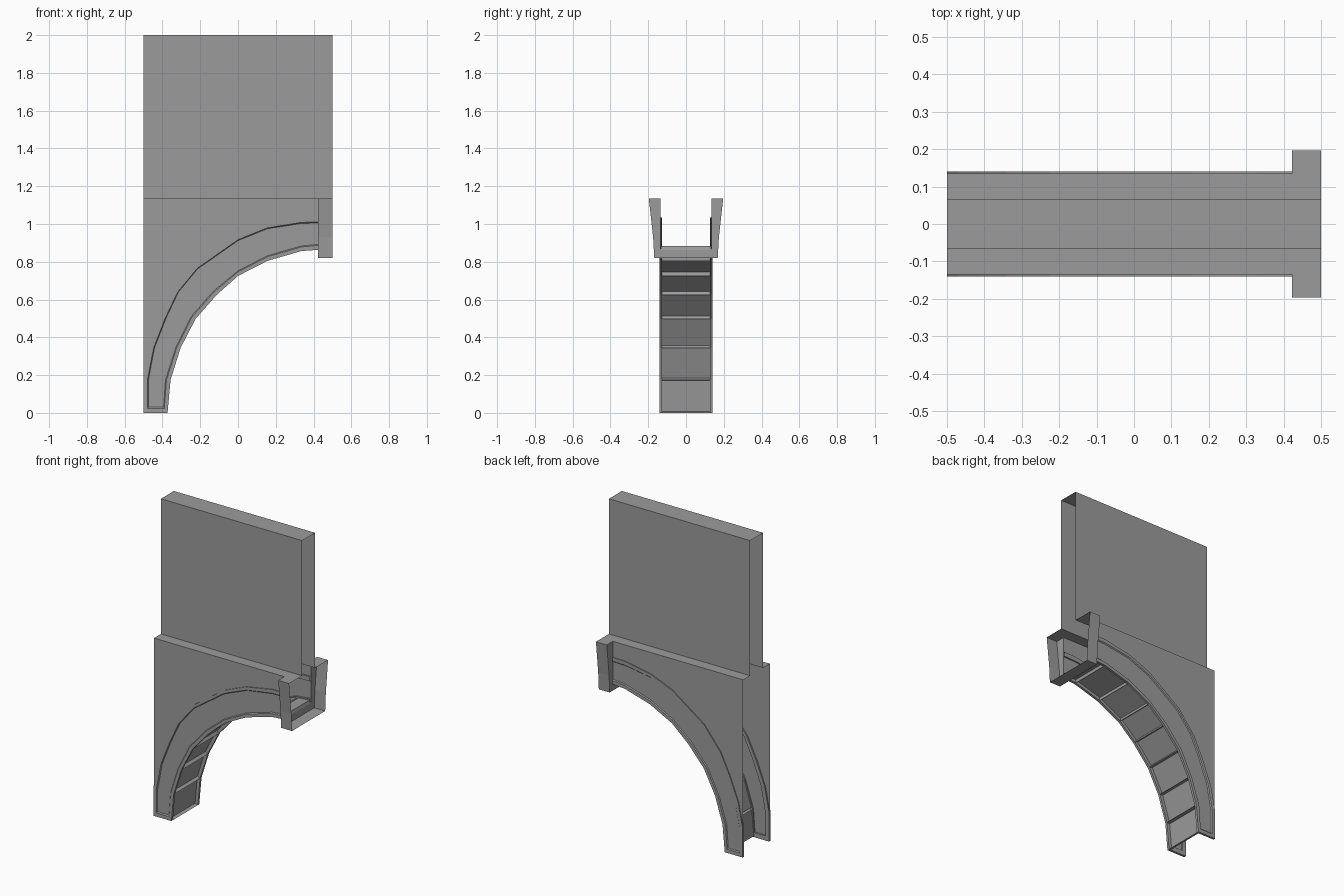
import bpy
import bmesh

cube = bpy.data.objects.get("Cube")
if cube:
    bpy.data.objects.remove(cube)

stone = bpy.data.materials.new("grey_stone")
stone.use_nodes = True
GREY = (0.33, 0.33, 0.33, 1)
stone.diffuse_color = GREY
stone.node_tree.nodes["Principled BSDF"].inputs["Base Color"].default_value = GREY

LEFT, RIGHT, JOINT = -0.5, 0.5, 0.423   # wall ends and start of the keystone
LEDGE, TOP = 1.135, 2.0
WALL, RIM_BACK, RIM_FRONT = 0.135, 0.126, 0.141
UPPER = 0.0655

# Arch curves as (x, z), running from the foot to the keystone
intrados = [(-.373, 0), (-.357, .175), (-.304, .344), (-.225, .497), (-.114, .624),
            (0, .725), (.156, .805), (.336, .857), (JOINT, .863)]
intrados_in = [(-.394, .03), (-.384, .175), (-.33, .344), (-.248, .51), (-.13, .645),
               (0, .752), (.156, .832), (.336, .884), (JOINT, .892)]
extrados = [(LEFT, 0), (LEFT, .185), (-.468, .344), (-.41, .492), (-.341, .635),
            (-.225, .778), (0, .937), (.156, 1.0), (.336, 1.032), (JOINT, 1.034)]
extrados_in = [(-.474, .03), (-.474, .175), (-.442, .344), (-.38, .503), (-.315, .64),
               (-.214, .762), (0, .912), (.156, .975), (.336, 1.003), (JOINT, 1.005)]


def add_mesh(name, bm, mirror=False):
    mesh = bpy.data.meshes.new(name)
    bm.to_mesh(mesh)
    bm.free()
    mesh.materials.append(stone)
    ob = bpy.data.objects.new(name, mesh)
    bpy.context.collection.objects.link(ob)
    if mirror:
        mod = ob.modifiers.new("mirror_front_back", 'MIRROR')
        mod.use_axis = (False, True, False)
        mod.use_mirror_merge = False
    return ob


def face(bm, points):
    return bm.faces.new([bm.verts.new(p) for p in points])


def sweep_x(name, profile, x0, x1):
    """Open sheet: a (y, z) profile carried along x."""
    bm = bmesh.new()
    a = [bm.verts.new((x0, y, z)) for y, z in profile]
    b = [bm.verts.new((x1, y, z)) for y, z in profile]
    for i in range(len(profile) - 1):
        bm.faces.new((a[i], b[i], b[i + 1], a[i + 1]))
    return add_mesh(name, bm)


# Upper wall, open at both ends
sweep_x("upper_wall", [(-UPPER, LEDGE), (-UPPER, TOP), (UPPER, TOP), (UPPER, LEDGE)],
        LEFT, RIGHT)

# Spandrel walls above the arch, front and back
bm = bmesh.new()
outline = [(LEFT, 0)] + intrados + [(JOINT, LEDGE), (LEFT, LEDGE)]
face(bm, [(x, -WALL, z) for x, z in outline])
add_mesh("spandrel_wall", bm, mirror=True)

# Raised rim around the arch band, chamfered toward the panel
bm = bmesh.new()
outer = extrados[::-1] + intrados
inner = extrados_in[::-1] + intrados_in
rows = []
for (ox, oz), (ix, iz) in zip(outer, inner):
    cx, cz = ix + (ox - ix) * 0.2, iz + (oz - iz) * 0.2
    section = [(ox, -RIM_BACK, oz), (ox, -RIM_FRONT, oz), (cx, -RIM_FRONT, cz),
               (ix, -WALL, iz), (ix, -RIM_BACK, iz)]
    rows.append([bm.verts.new(p) for p in section])
for r, s in zip(rows, rows[1:]):
    for i in range(len(r)):
        j = (i + 1) % len(r)
        bm.faces.new((r[i], r[j], s[j], s[i]))
bmesh.ops.recalc_face_normals(bm, faces=bm.faces)
add_mesh("arch_rim", bm, mirror=True)

# Soffit with one sunken coffer per segment
bm = bmesh.new()
near = [bm.verts.new((x, -WALL, z)) for x, z in intrados]
far = [bm.verts.new((x, WALL, z)) for x, z in intrados]
panels = [bm.faces.new((near[i], far[i], far[i + 1], near[i + 1]))
          for i in range(len(near) - 1)]
bmesh.ops.inset_individual(bm, faces=panels, thickness=0.018)
bmesh.ops.inset_individual(bm, faces=panels, thickness=0.007, depth=-0.02)
add_mesh("coffered_soffit", bm)

# Ledge on top of the arch wall, wider over the keystone
bm = bmesh.new()
KEY_TOP = 0.197
face(bm, [(LEFT, -WALL, LEDGE), (JOINT, -WALL, LEDGE), (JOINT, -KEY_TOP, LEDGE),
          (RIGHT, -KEY_TOP, LEDGE), (RIGHT, -UPPER, LEDGE), (LEFT, -UPPER, LEDGE)])
add_mesh("ledge", bm, mirror=True)

# Half keystone, flared toward the top and open at the joint
flare = [(-KEY_TOP, LEDGE), (-.184, 1.02), (-.174, .93), (-.168, .82)]
key = flare + [(-y, z) for y, z in reversed(flare)]
sweep_x("keystone", key[::-1], JOINT, RIGHT)
bm = bmesh.new()
crown = intrados[-1][1]
opening = [(WALL, LEDGE), (WALL, crown), (-WALL, crown), (-WALL, LEDGE)]
face(bm, [(JOINT, y, z) for y, z in (key + opening)[::-1]])
add_mesh("keystone_side", bm)
